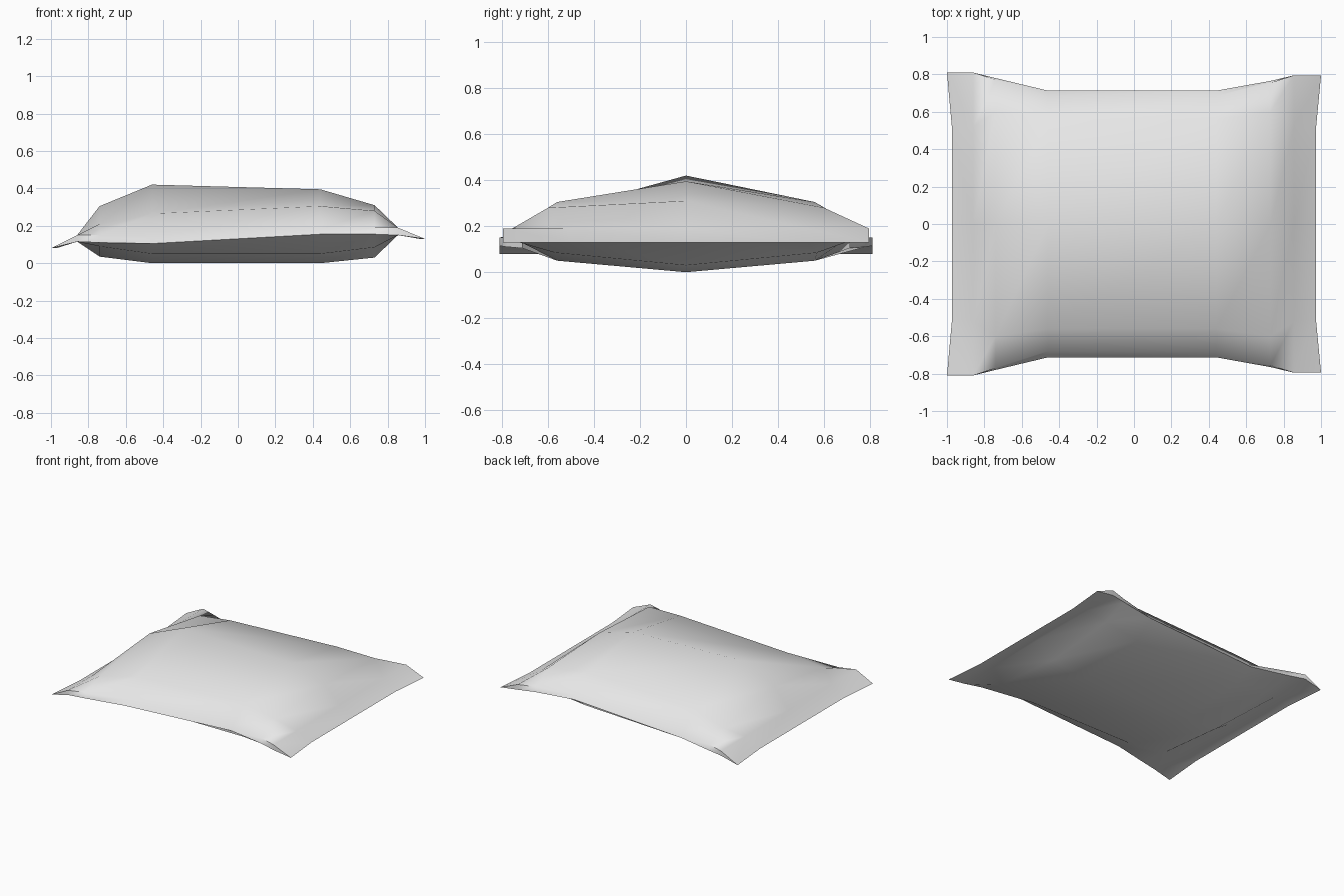
import bpy, bmesh, math

cube = bpy.data.objects.get("Cube")
if cube:
    bpy.data.objects.remove(cube, do_unlink=True)

foil = bpy.data.materials.new("pale grey foil")
foil.use_nodes = True
foil.diffuse_color = (0.8, 0.8, 0.8, 1)
foil.node_tree.nodes["Principled BSDF"].inputs["Base Color"].default_value = (0.8, 0.8, 0.8, 1)

# Cross-sections along the bag: x, then (half width, height) for
# upper seam, upper shoulder, top ridge, lower ridge, lower shoulder, lower seam
SECTIONS = [
    (-0.86, (0.81, 0.15), (0.52, 0.15), 0.15, 0.115, (0.52, 0.115), (0.81, 0.115)),
    (-0.74, (0.77, 0.15), (0.60, 0.21), 0.305, 0.035, (0.57, 0.09), (0.78, 0.11)),
    (-0.46, (0.68, 0.14), (0.56, 0.265), 0.42, 0.0, (0.56, 0.05), (0.713, 0.105)),
    (0.44, (0.685, 0.18), (0.56, 0.305), 0.395, 0.0, (0.56, 0.05), (0.713, 0.155)),
    (0.73, (0.755, 0.19), (0.60, 0.28), 0.31, 0.03, (0.57, 0.085), (0.765, 0.155)),
    (0.855, (0.795, 0.19), (0.52, 0.19), 0.19, 0.15, (0.52, 0.15), (0.795, 0.15)),
]

bm = bmesh.new()


def section_ring(x, seam, shoulder, ridge, keel, belly, hem):
    upper = [(-seam[0], seam[1]), (-shoulder[0], shoulder[1]), (0, ridge),
             shoulder, seam]
    lower = [hem, belly, (0, keel), (-belly[0], belly[1]), (-hem[0], hem[1])]
    return [bm.verts.new((x, y, z)) for y, z in upper + lower]


def crimped_end(ring, side, half, z):
    """Close one end with a tapering flap whose two layers meet at the tip."""
    tip = [bm.verts.new((side * (1 if abs(y) == half else 0.972), y, z))
           for y in (-half, -0.5, 0, 0.5, half)]
    upper, lower = ring[:5], ring[:4:-1]
    for i in range(4):
        bm.faces.new((upper[i], upper[i + 1], tip[i + 1], tip[i]))
        bm.faces.new((lower[i], lower[i + 1], tip[i + 1], tip[i]))
    for i in (0, 4):
        bm.faces.new((upper[i], lower[i], tip[i]))


# Puffed body
rings = [section_ring(*s) for s in SECTIONS]
for a, b in zip(rings, rings[1:]):
    for i in range(len(a)):
        j = (i + 1) % len(a)
        bm.faces.new((a[i], a[j], b[j], b[i]))

# Flat sealed ends
crimped_end(rings[0], -1, 0.81, 0.08)
crimped_end(rings[-1], 1, 0.795, 0.13)
bmesh.ops.recalc_face_normals(bm, faces=bm.faces)

mesh = bpy.data.meshes.new("pillow_bag")
bm.to_mesh(mesh)
bm.free()
mesh.materials.append(foil)
bag = bpy.data.objects.new("pillow_bag", mesh)
bpy.context.collection.objects.link(bag)

# Soft surface with sharp seams
bpy.ops.object.select_all(action='DESELECT')
bag.select_set(True)
bpy.context.view_layer.objects.active = bag
bpy.ops.object.shade_smooth_by_angle(angle=math.radians(60))
